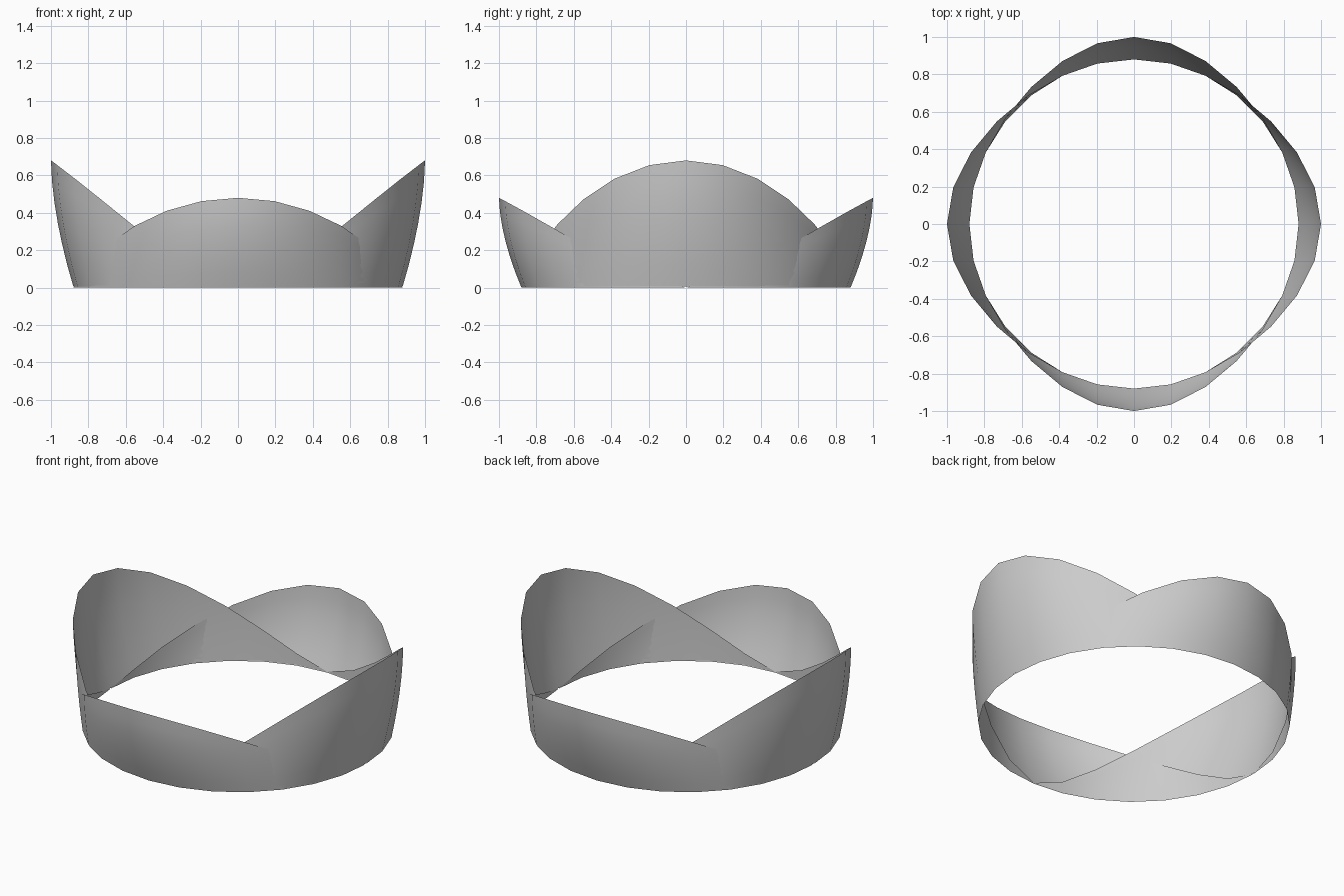
import bpy, bmesh
from math import sin, cos, pi

if "Cube" in bpy.data.objects:
    bpy.data.objects.remove(bpy.data.objects["Cube"])

R = 0.88        # base ring radius
FLARE = 0.12    # outward lean at the petal peak
SEG, ROWS = 14, 6


def petal(name, height, turn, base):
    """Half-ring sheet, tallest in the middle and tapering to its two tips."""
    bm = bmesh.new()
    grid = []
    for i in range(SEG + 1):
        a = -pi / 2 + pi * i / SEG
        c = max(cos(a), 0.0)
        top = base + (height - base) * c ** 1.5
        lean = FLARE * c ** 4
        col = []
        for j in range(ROWS + 1):
            t = j / ROWS
            u = R * c + lean * (1 - (1 - t) ** 1.7)
            v = R * sin(a)
            x = u * cos(turn) - v * sin(turn)
            y = u * sin(turn) + v * cos(turn)
            col.append(bm.verts.new((x, y, base + (top - base) * t)))
        grid.append(col)
    for p, q in zip(grid, grid[1:]):
        for j in range(ROWS):
            bm.faces.new((p[j], q[j], q[j + 1], p[j + 1]))
    # collapse the pointed tips
    bmesh.ops.remove_doubles(bm, verts=bm.verts, dist=0.0005)
    for f in bm.faces:
        f.smooth = True
    me = bpy.data.meshes.new(name)
    bm.to_mesh(me)
    bm.free()
    ob = bpy.data.objects.new(name, me)
    bpy.context.collection.objects.link(ob)


# tall petals left and right, short petals front and back
petal("tall_petal_right", 0.68, 0, 0.005)
petal("tall_petal_left", 0.68, pi, 0.005)
petal("short_petal_back", 0.48, pi / 2, 0.0)
petal("short_petal_front", 0.48, -pi / 2, 0.0)
